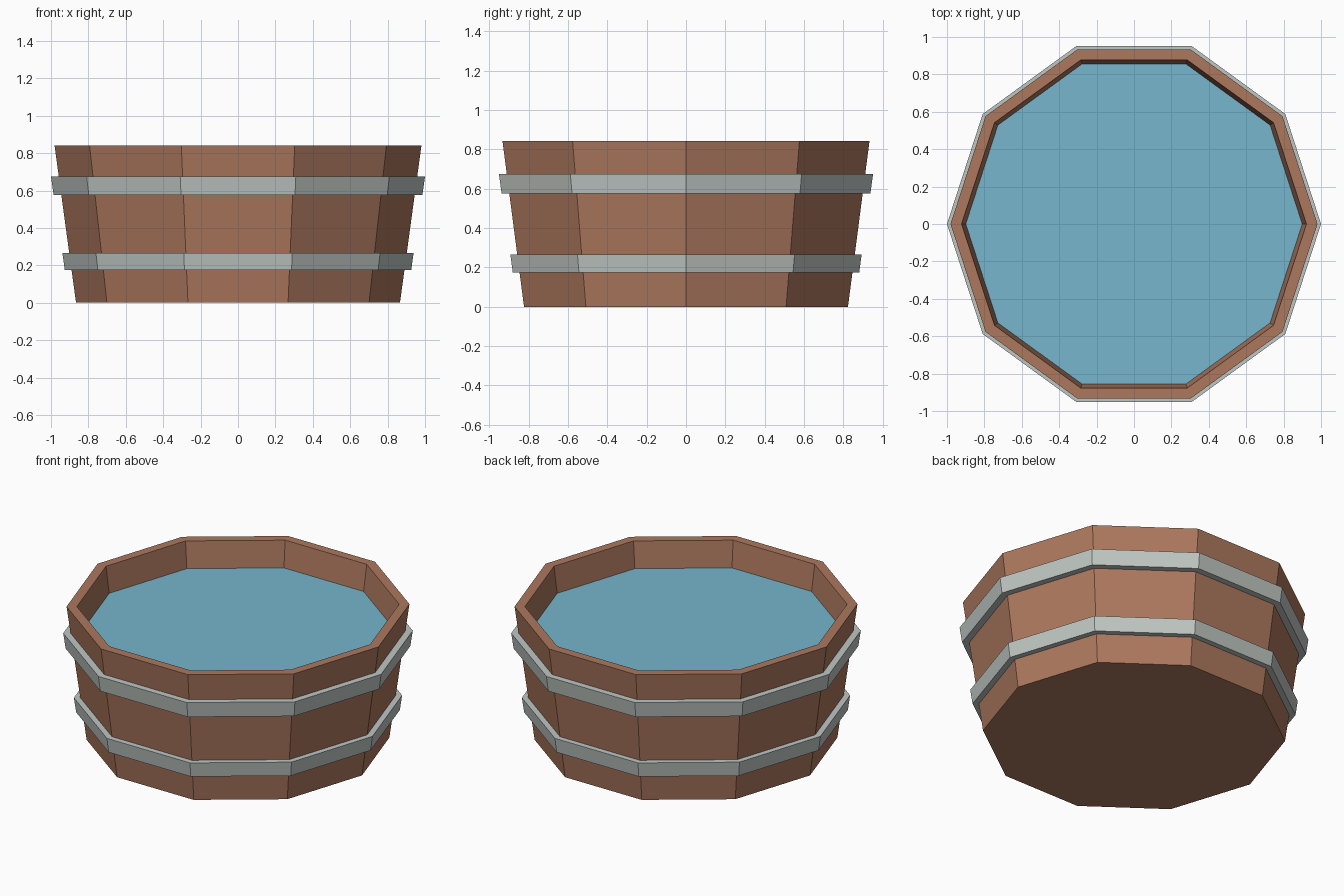
import bpy, bmesh, math

if "Cube" in bpy.data.objects:
    bpy.data.objects.remove(bpy.data.objects["Cube"])

SIDES = 10


def srgb(r, g, b):
    def lin(c):
        c /= 255
        return c / 12.92 if c <= 0.04045 else ((c + 0.055) / 1.055) ** 2.4
    return (lin(r), lin(g), lin(b), 1.0)


def material(name, colour):
    m = bpy.data.materials.new(name)
    m.diffuse_color = colour
    m.use_nodes = True
    m.node_tree.nodes["Principled BSDF"].inputs["Base Color"].default_value = m.diffuse_color
    return m


wood = material("brown wood", srgb(172, 120, 94))
metal = material("grey metal", srgb(190, 198, 194))
water = material("blue water", srgb(118, 182, 204))


def lathe(name, profile, mat, closed=False):
    """Spin (radius, z) points into a flat-sided solid; open profiles get end caps."""
    bm = bmesh.new()
    rings = []
    for r, z in profile:
        rings.append([bm.verts.new((r * math.cos(2 * math.pi * i / SIDES),
                                    r * math.sin(2 * math.pi * i / SIDES), z))
                      for i in range(SIDES)])
    pairs = list(zip(rings, rings[1:]))
    if closed:
        pairs.append((rings[-1], rings[0]))
    else:
        bm.faces.new(rings[0])
        bm.faces.new(rings[-1])
    for a, b in pairs:
        for i in range(SIDES):
            j = (i + 1) % SIDES
            bm.faces.new((a[i], a[j], b[j], b[i]))
    bmesh.ops.recalc_face_normals(bm, faces=bm.faces)
    me = bpy.data.meshes.new(name)
    bm.to_mesh(me)
    bm.free()
    me.materials.append(mat)
    ob = bpy.data.objects.new(name, me)
    bpy.context.collection.objects.link(ob)
    return ob


HEIGHT, R_BOTTOM, R_TOP, WALL = 0.842, 0.866, 0.981, 0.059
WATER_Z = 0.677


def outer(z):
    return R_BOTTOM + (R_TOP - R_BOTTOM) * z / HEIGHT


# Tapered wooden tub with a recessed top
lathe("tub", [(R_BOTTOM, 0), (R_TOP, HEIGHT), (R_TOP - WALL, HEIGHT),
              (outer(WATER_Z - 0.005) - WALL, WATER_Z - 0.005)], wood)

# Water surface, a thin plate filling the recess
lathe("water", [(outer(WATER_Z - 0.004) - WALL, WATER_Z - 0.004),
                (outer(WATER_Z) - WALL, WATER_Z)], water)

# Metal hoops following the taper
for name, z0, z1, r0, r1 in (("lower_hoop", 0.174, 0.266, 0.926, 0.939),
                             ("upper_hoop", 0.577, 0.674, 0.986, 1.0)):
    lathe(name, [(outer(z0) - 0.005, z0), (r0, z0), (r1, z1),
                 (outer(z1) - 0.005, z1)], metal, closed=True)
